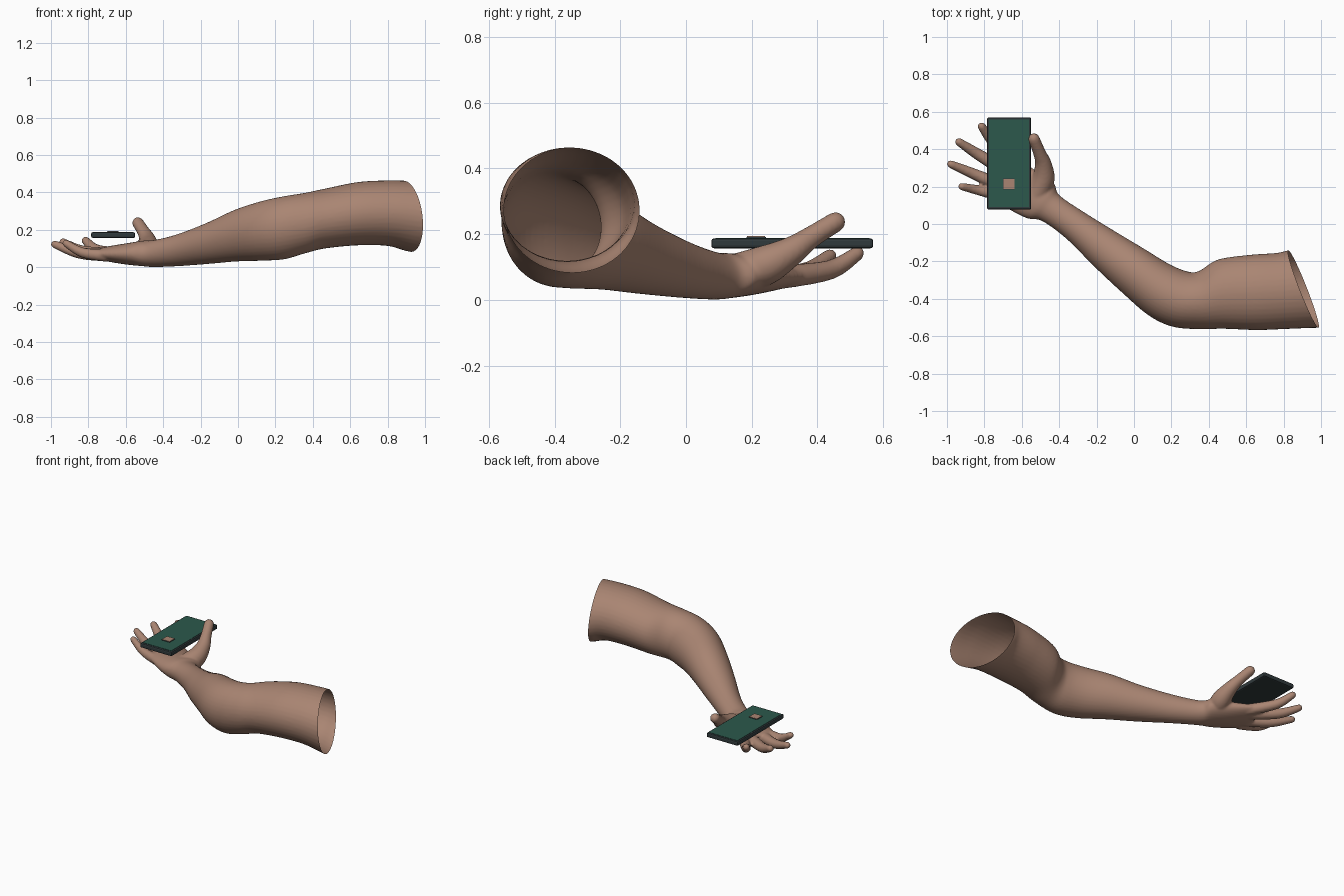
import bpy, bmesh, math
from mathutils import Vector

if "Cube" in bpy.data.objects:
    bpy.data.objects.remove(bpy.data.objects["Cube"])


def material(name, rgb):
    m = bpy.data.materials.new(name)
    m.use_nodes = True
    m.diffuse_color = (*rgb, 1)
    bsdf = m.node_tree.nodes["Principled BSDF"]
    bsdf.inputs["Base Color"].default_value = (*rgb, 1)
    bsdf.inputs["Roughness"].default_value = 0.7
    return m


skin = material("skin", (0.40, 0.235, 0.17))
dark = material("dark case", (0.03, 0.042, 0.045))
teal = material("teal screen", (0.025, 0.098, 0.072))


def interpolate(rows, steps):
    """Catmull-Rom through rows of equal length."""
    out = []
    for i in range(len(rows) - 1):
        p = [rows[max(i - 1, 0)], rows[i], rows[i + 1], rows[min(i + 2, len(rows) - 1)]]
        for s in range(steps):
            t = s / steps
            out.append([b + 0.5 * t * (c - a + t * (2*a - 5*b + 4*c - d + t * (3*(b - c) + d - a)))
                        for a, b, c, d in zip(*p)])
    return out + [list(rows[-1])]


def loft(bm, rings, sides=32):
    """Closed skin over elliptical rings given as (centre, u, v)."""
    loops = []
    for c, u, v in rings:
        angles = [2 * math.pi * k / sides for k in range(sides)]
        loops.append([bm.verts.new(c + u * math.cos(a) + v * math.sin(a)) for a in angles])
    for a, b in zip(loops, loops[1:]):
        for k in range(sides):
            n = (k + 1) % sides
            bm.faces.new((a[k], a[n], b[n], b[k]))
    bm.faces.new(loops[0][::-1])
    bm.faces.new(loops[-1])


def digit(bm, path):
    """Rounded tapered finger along rows of (x, y, z, radius)."""
    rows = interpolate(path, 6)
    pts = [Vector(r[:3]) for r in rows]
    rings = []
    for i, r in enumerate(rows):
        d = (pts[min(i + 1, len(pts) - 1)] - pts[max(i - 1, 0)]).normalized()
        side = d.cross(Vector((0, 0, 1))).normalized()
        rings.append((pts[i], side * r[3], side.cross(d) * r[3]))
    for k in (30, 55, 75, 88):                       # domed fingertip
        a = math.radians(k)
        rings.append((pts[-1] + d * r[3] * math.sin(a),
                      side * r[3] * math.cos(a), side.cross(d) * r[3] * math.cos(a)))
    loft(bm, rings, 20)


# Arm and palm sections: outer x, y, inner x, y, bottom z, top z
sections = [
    (-0.775, 0.155, -0.68, 0.37, 0.045, 0.10),
    (-0.74, 0.125, -0.635, 0.355, 0.030, 0.112),
    (-0.65, 0.068, -0.53, 0.29, 0.014, 0.128),
    (-0.57, 0.030, -0.43, 0.22, 0.005, 0.142),
    (-0.49, 0.015, -0.40, 0.155, 0.001, 0.145),
    (-0.36, -0.08, -0.27, 0.065, 0.006, 0.178),
    (-0.21, -0.23, -0.10, -0.04, 0.018, 0.24),
    (-0.06, -0.37, 0.05, -0.13, 0.031, 0.31),
    (0.08, -0.49, 0.19, -0.215, 0.035, 0.355),
    (0.21, -0.55, 0.29, -0.255, 0.043, 0.38),
    (0.36, -0.562, 0.35, -0.25, 0.073, 0.397),
    (0.48, -0.56, 0.45, -0.19, 0.10, 0.42),
    (0.66, -0.567, 0.62, -0.165, 0.117, 0.455),
    (0.84, -0.56, 0.76, -0.155, 0.114, 0.464),
    (0.99, -0.555, 0.83, -0.14, 0.085, 0.462),
    (1.09, -0.56, 0.93, -0.13, 0.07, 0.46),
]
bm = bmesh.new()
rings = []
for x0, y0, x1, y1, z0, z1 in interpolate(sections, 6):
    rings.append((Vector(((x0 + x1) / 2, (y0 + y1) / 2, (z0 + z1) / 2)),
                  Vector(((x1 - x0) / 2, (y1 - y0) / 2, 0)), Vector((0, 0, (z1 - z0) / 2))))
loft(bm, rings, 40)

# Fingers from index to little, then the thumb
for path in (
    [(-0.64, 0.30, 0.070, 0.036), (-0.755, 0.44, 0.092, 0.030), (-0.815, 0.522, 0.142, 0.022)],
    [(-0.68, 0.28, 0.068, 0.037), (-0.83, 0.37, 0.085, 0.031), (-0.935, 0.438, 0.133, 0.022)],
    [(-0.70, 0.20, 0.066, 0.036), (-0.85, 0.265, 0.076, 0.030), (-0.98, 0.32, 0.122, 0.021)],
    [(-0.70, 0.15, 0.062, 0.034), (-0.83, 0.18, 0.078, 0.027), (-0.92, 0.20, 0.128, 0.020)],
    [(-0.52, 0.15, 0.080, 0.060), (-0.485, 0.24, 0.105, 0.061), (-0.485, 0.32, 0.148, 0.045),
     (-0.505, 0.38, 0.190, 0.034), (-0.535, 0.455, 0.237, 0.031)],
):
    digit(bm, path)
bmesh.ops.recalc_face_normals(bm, faces=bm.faces)
mesh = bpy.data.meshes.new("arm_and_hand")
bm.to_mesh(mesh)
bm.free()
mesh.materials.append(skin)
arm = bpy.data.objects.new("arm_and_hand", mesh)
bpy.context.collection.objects.link(arm)

# Fuse palm, fingers and arm into one smooth skin
fuse = arm.modifiers.new("fuse", "REMESH")
fuse.mode = "VOXEL"
fuse.voxel_size = 0.008
soften = arm.modifiers.new("soften", "SMOOTH")
soften.factor = 0.5
soften.iterations = 4
bpy.ops.object.select_all(action="DESELECT")
arm.select_set(True)
bpy.context.view_layer.objects.active = arm
bpy.ops.object.convert(target="MESH")

# Slice the upper end open along a slanted rim
bm = bmesh.new()
bm.from_mesh(arm.data)
bmesh.ops.bisect_plane(bm, geom=bm.verts[:] + bm.edges[:] + bm.faces[:], dist=1e-5,
                       plane_co=(0.905, -0.345, 0.27), plane_no=(1, 0.39, 0.11), clear_outer=True)
for f in bm.faces:
    f.smooth = True
    f.material_index = 0
bm.to_mesh(arm.data)
bm.free()
if not arm.data.materials:
    arm.data.materials.append(skin)


def box(name, lo, hi, mat, bevel):
    bm = bmesh.new()
    bmesh.ops.create_cube(bm, size=1)
    for v in bm.verts:
        v.co = Vector([(a + b) / 2 + c * (b - a) for a, b, c in zip(lo, hi, v.co)])
    me = bpy.data.meshes.new(name)
    bm.to_mesh(me)
    bm.free()
    me.materials.append(mat)
    ob = bpy.data.objects.new(name, me)
    bpy.context.collection.objects.link(ob)
    if bevel:
        mod = ob.modifiers.new("bevel", "BEVEL")
        mod.width = bevel
        mod.segments = 2
    return ob


# Handset lying on the fingers, with screen and small square tile
box("handset_case", (-0.785, 0.077, 0.157), (-0.55, 0.57, 0.187), dark, 0.008)
box("handset_screen", (-0.774, 0.09, 0.184), (-0.561, 0.559, 0.189), teal, 0)
box("tile_base", (-0.70, 0.184, 0.186), (-0.638, 0.243, 0.192), dark, 0)
box("tile_face", (-0.698, 0.186, 0.19), (-0.64, 0.241, 0.194), skin, 0)
